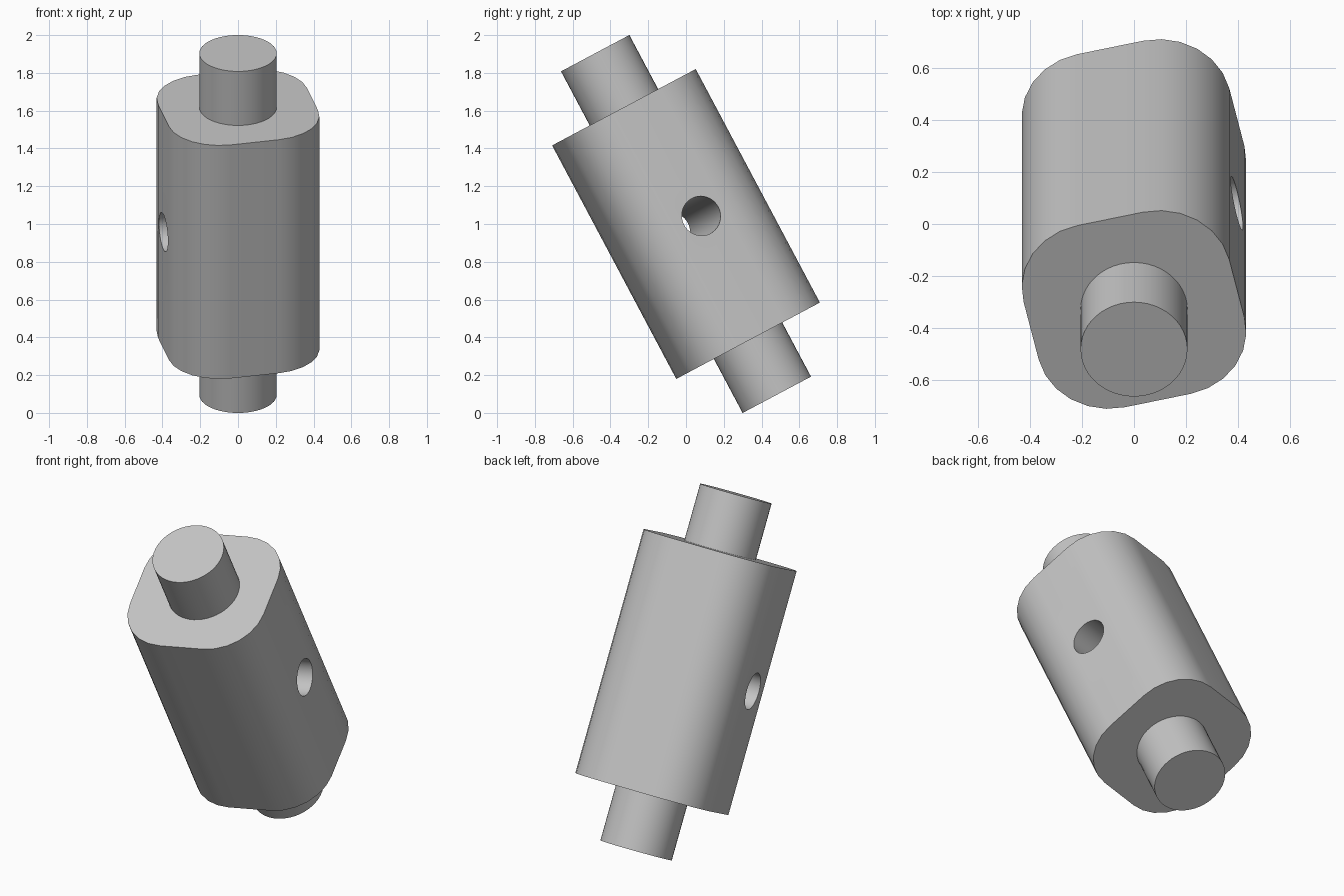
import bpy
import bmesh
from math import cos, sin, pi, radians
from mathutils import Matrix, Vector

cube = bpy.data.objects.get("Cube")
if cube:
    bpy.data.objects.remove(cube, do_unlink=True)

TILT = Matrix.Translation((0, 0, 1)) @ Matrix.Rotation(radians(28), 4, 'X')
TWIST = radians(13)          # turn of the body section about its own axis
BODY_HALF, SHAFT_HALF = 0.70, 1.024
SHAFT_R, HOLE_R = 0.205, 0.105
CORNER_R, CORNER_OFFSET = 0.276, 0.129

grey = bpy.data.materials.new("plain_grey")
grey.use_nodes = True
colour = (0.55, 0.55, 0.55, 1)
grey.diffuse_color = colour
grey.node_tree.nodes["Principled BSDF"].inputs["Base Color"].default_value = colour


def rounded_square(offset, radius, steps):
    """Outline of a square with circular corners, twisted about z."""
    points = []
    for corner in range(4):
        mid = corner * pi / 2 + pi / 4 + TWIST
        centre = Vector((cos(mid), sin(mid))) * offset * 2 ** 0.5
        for i in range(steps + 1):
            a = mid - pi / 4 + i * pi / 2 / steps
            points.append(centre + Vector((cos(a), sin(a))) * radius)
    return points


def circle(radius, steps):
    return [Vector((cos(2 * pi * i / steps), sin(2 * pi * i / steps))) * radius
            for i in range(steps)]


def prism(name, outline, low, high, matrix):
    """Extrude an outline between two heights."""
    bm = bmesh.new()
    base = bm.faces.new([bm.verts.new((p.x, p.y, low)) for p in outline])
    top = bmesh.ops.extrude_face_region(bm, geom=[base], use_keep_orig=True)
    verts = [v for v in top["geom"] if isinstance(v, bmesh.types.BMVert)]
    bmesh.ops.translate(bm, verts=verts, vec=(0, 0, high - low))
    bmesh.ops.recalc_face_normals(bm, faces=bm.faces)
    bm.transform(matrix)
    mesh = bpy.data.meshes.new(name)
    bm.to_mesh(mesh)
    bm.free()
    mesh.materials.append(grey)
    obj = bpy.data.objects.new(name, mesh)
    bpy.context.collection.objects.link(obj)
    return obj


def smooth(obj):
    bpy.ops.object.select_all(action='DESELECT')
    obj.select_set(True)
    bpy.context.view_layer.objects.active = obj
    bpy.ops.object.shade_smooth_by_angle(angle=radians(30))


# Body with a cross hole square to one pair of flats
body = prism("body", rounded_square(CORNER_OFFSET, CORNER_R, 6),
             -BODY_HALF, BODY_HALF, TILT)
across = TILT @ Matrix.Rotation(TWIST, 4, 'Z') @ Matrix.Rotation(pi / 2, 4, 'Y')
drill = prism("hole_cutter", circle(HOLE_R, 40), -1, 1, across)
cut = body.modifiers.new("cross_hole", 'BOOLEAN')
cut.operation = 'DIFFERENCE'
cut.solver = 'EXACT'
cut.object = drill
bpy.context.view_layer.objects.active = body
bpy.ops.object.modifier_apply(modifier=cut.name)
bpy.data.objects.remove(drill, do_unlink=True)
smooth(body)
weighted = body.modifiers.new("flat_sides", 'WEIGHTED_NORMAL')
weighted.keep_sharp = True

# Shaft stub on each end
for name, side in (("upper_shaft", 1), ("lower_shaft", -1)):
    ends = sorted((side * BODY_HALF, side * SHAFT_HALF))
    smooth(prism(name, circle(SHAFT_R, 48), ends[0], ends[1], TILT))
